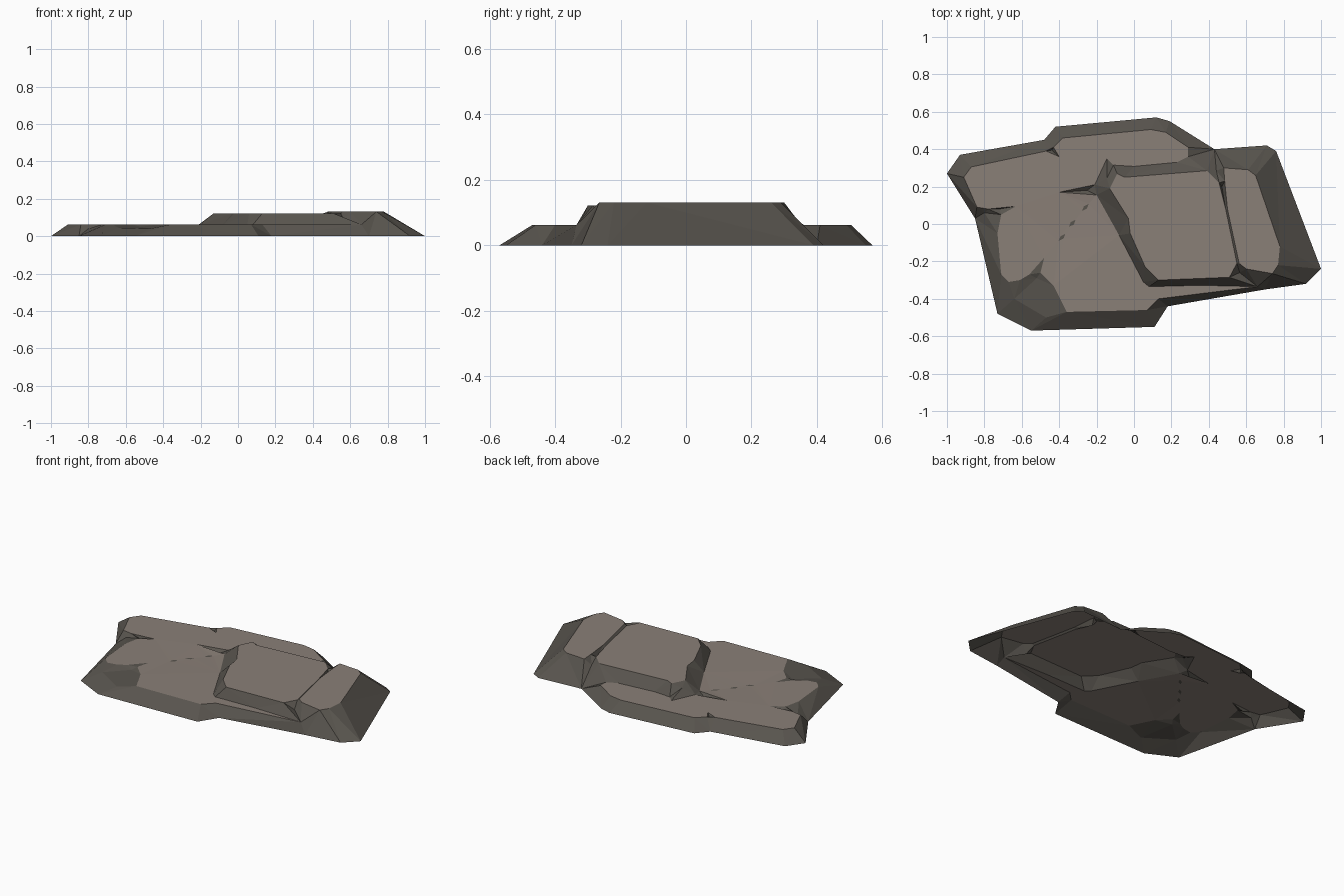
import bpy
from mathutils import Vector
from mathutils.geometry import delaunay_2d_cdt

if "Cube" in bpy.data.objects:
    bpy.data.objects.remove(bpy.data.objects["Cube"])


def material(name, rgb):
    m = bpy.data.materials.new(name)
    m.diffuse_color = (*rgb, 1)
    m.use_nodes = True
    m.node_tree.nodes["Principled BSDF"].inputs["Base Color"].default_value = m.diffuse_color
    return m


def inside(p, poly):
    hit = False
    for (x1, y1), (x2, y2) in zip(poly, poly[1:] + poly[:1]):
        if (y1 > p[1]) != (y2 > p[1]) and p[0] < x1 + (p[1] - y1) * (x2 - x1) / (y2 - y1):
            hit = not hit
    return hit


# Ground outline of the whole rock
outline = [(-1, .27), (-.85, .03), (-.73, -.48), (-.55, -.57), (.11, -.55), (.18, -.44),
           (.70, -.35), (.92, -.32), (1, -.24), (.76, .39), (.71, .42), (.43, .40),
           (.19, .55), (.12, .57), (-.42, .52), (-.48, .45), (-.93, .37)]

# Low shelf, wrapping around the raised blocks
shelf = [(-.91, .25), (-.84, .09), (-.78, .08), (-.63, .095), (-.71, .05), (-.73, -.05),
         (-.71, -.27), (-.67, -.31), (-.61, -.30), (-.56, -.27), (-.48, -.18), (-.50, -.26),
         (-.43, -.33), (-.36, -.47), (.07, -.46), (.13, -.40), (.66, -.335), (.35, -.328),
         (.08, -.335), (.05, -.31), (-.08, -.06), (-.20, .155), (-.40, .17), (-.21, .21),
         (-.145, .35), (-.11, .315), (0, .308), (.23, .33), (.29, .36), (.29, .41),
         (.17, .49), (.09, .505), (-.38, .46), (-.43, .41), (-.40, .36), (-.47, .39), (-.87, .305)]

# Flat tops of the two raised blocks
block_top = [(-.13, .19), (-.03, .03), (-.02, -.05), (.06, -.23), (.13, -.30), (.51, -.285),
             (.55, -.21), (.49, .08), (.455, .22), (.39, .285), (-.05, .25), (-.09, .27)]
end_top = [(.485, .23), (.50, .08), (.562, -.21), (.60, -.24), (.74, -.265), (.77, -.22),
           (.78, -.12), (.65, .26), (.61, .29), (.48, .30)]

# Small pits in the shelf
pits = [[(x - .018, y - .02), (x + .008, y - .008), (x + .018, y + .018), (x - .008, y + .005)]
        for x, y in [(-.385, -.07), (-.33, .005), (-.26, .09)]]

# Single low points: notches, worn corner, crack and groove
dips = [(-.80, .06, .04), (-.72, .08, .045), (-.64, -.40, .045), (-.47, -.50, .04),
        (-.52, -.29, .05), (-.25, .18, .045), (-.44, .395, .045), (-.145, .245, .10),
        (.44, .285, .10), (.47, .20, .10), (.565, -.26, .085)]

points, heights, edges = [], [], []


def contour(loop, z):
    start, n = len(points), len(loop)
    points.extend(Vector(p) for p in loop)
    heights.extend([z] * n)
    edges.extend((start + i, start + (i + 1) % n) for i in range(n))


contour(outline, 0)
contour(shelf, .062)
contour(block_top, .122)
contour(end_top, .131)
for pit in pits:
    contour(pit, .058)
for x, y, z in dips:
    points.append(Vector((x, y)))
    heights.append(z)

# Skin the contours into one open-bottomed shell
co, _, tris, source, _, _ = delaunay_2d_cdt(points, edges, [], 1, 1e-5)
verts = [(c.x, c.y, heights[s[0]] if s else .06) for c, s in zip(co, source)]
mesh = bpy.data.meshes.new("rock_slab")
mesh.from_pydata(verts, [], tris)
mesh.materials.append(material("dark stone side", (.098, .089, .076)))
mesh.materials.append(material("pale stone top", (.255, .214, .186)))

# Pale on the flat tops, dark on slopes and in pits
for f in mesh.polygons:
    c = f.center
    pale = any(inside(c, p) for p in (shelf, block_top, end_top))
    f.material_index = int(pale and not any(inside(c, p) for p in pits))

rock = bpy.data.objects.new("rock_slab", mesh)
bpy.context.collection.objects.link(rock)
